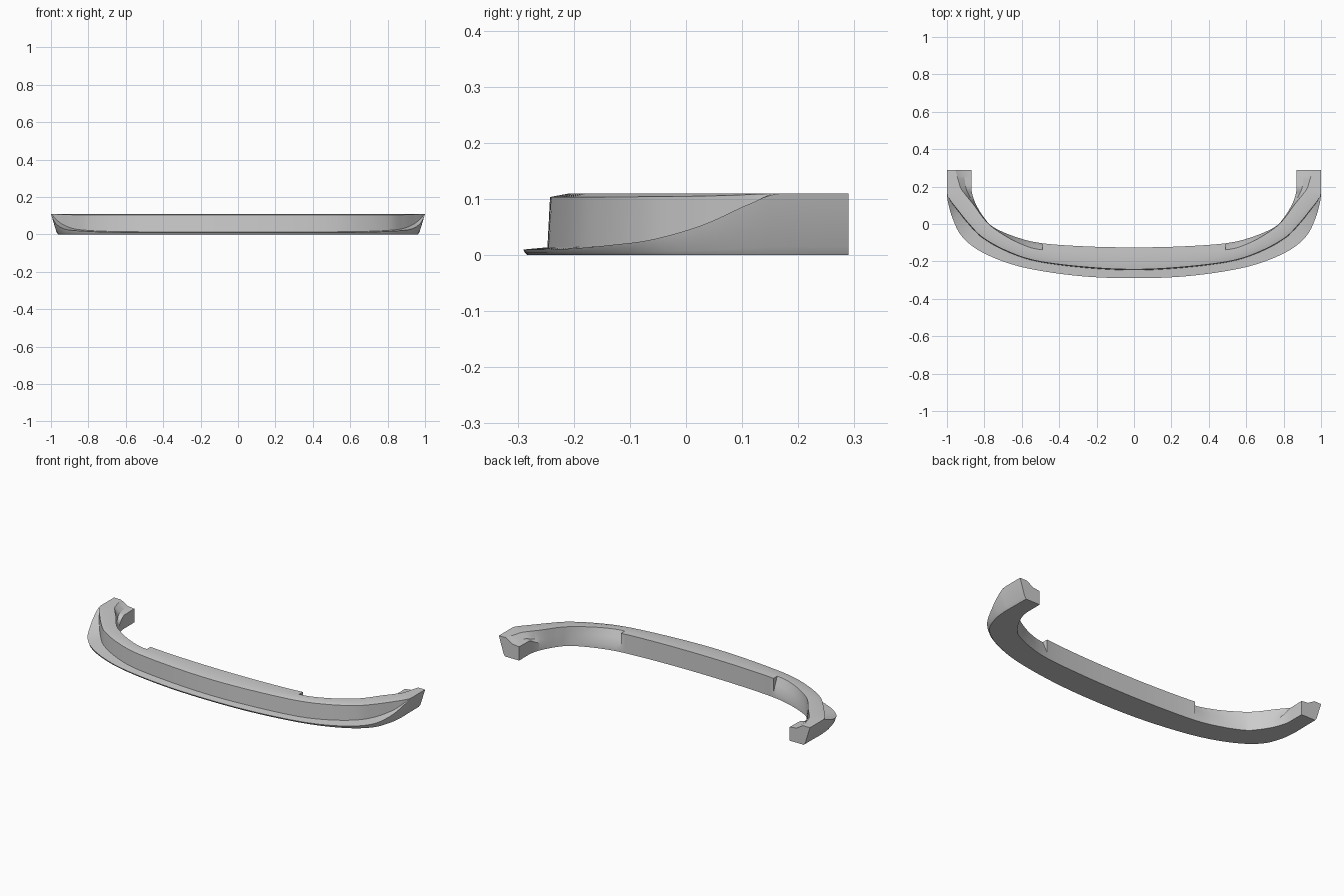
import bpy, bmesh
from mathutils import Vector

if "Cube" in bpy.data.objects:
    bpy.data.objects.remove(bpy.data.objects["Cube"])

H = 0.11          # full height
STEPS = 8         # subdivisions between stations

# Half-plan stations from centre to tip:
# lip edge xy, wall xy, top inner edge xy, inner foot xy, lip height, inner ledge height
STATIONS = [
    (0.00, -.290, 0.00, -.247, 0.00, -.145, 0.00, -.125, .010, .030),
    (0.27, -.280, 0.26, -.234, 0.25, -.142, 0.25, -.120, .010, .030),
    (0.53, -.245, 0.52, -.200, 0.49, -.138, 0.49, -.103, .010, .030),
    (0.70, -.200, 0.68, -.147, 0.62, -.100, 0.63, -.070, .012, .025),
    (0.84, -.135, 0.81, -.075, 0.74, -.030, 0.75, -.018, .018, .020),
    (.925, -.060, .885, 0.000, 0.80, 0.025, 0.80, 0.032, .028, .020),
    (0.97, 0.030, .945, 0.075, .855, 0.100, 0.84, 0.095, .054, .030),
    (.993, 0.110, .985, 0.130, 0.90, 0.155, .862, 0.150, .090, .055),
    (1.00, 0.170, 1.00, 0.172, 0.93, 0.200, 0.87, 0.200, .110, .078),
    (1.00, 0.290, 1.00, 0.290, .955, 0.290, 0.87, 0.290, .110, .080),
]


def sample(s):
    """Smooth interpolation through the station table."""
    n = len(STATIONS) - 1
    i = min(int(s), n - 1)
    t = s - i
    b, c = STATIONS[i], STATIONS[i + 1]
    # mirrored neighbour at the centre keeps the front tangent flat
    a = STATIONS[i - 1] if i else [(-v if k in (0, 2, 4, 6) else v)
                                   for k, v in enumerate(STATIONS[1])]
    d = STATIONS[min(i + 2, n)]
    if i == n - 1:     # straight tips
        return [q + (r - q) * t for q, r in zip(b, c)]
    return [0.5 * (2 * q + (r - p) * t + (2 * p - 5 * q + 4 * r - e) * t * t
                   + (3 * q - p - 3 * r + e) * t ** 3)
            for p, q, r, e in zip(a, b, c, d)]


def section(s, block):
    v = sample(s)
    lip, wall, top, foot = (Vector(v[k:k + 2]) for k in (0, 2, 4, 6))
    lip.x, wall.x = min(lip.x, 1), min(wall.x, 1)
    zl, zb = min(v[8], H), v[9]
    f = zl / H
    inward = (foot - lip).normalized()
    if block:          # central thick part has an upright back
        mid, zm = foot, H
    else:              # side wall leans, then becomes a scoop at the tip
        k = 0.5 + 0.35 * max(0, min(1, (s - 5) / 3))
        mid, zm = top.lerp(foot, 0.5), H + (zb - H) * k
    drop = 0.007 * (1 - f)
    ring = [
        (lip + inward * (0.004 + 0.036 * f), 0),
        (lip + inward * 0.030 * f, 0.003 + 0.012 * f),
        (lip, zl),
        (wall, min(zl + 0.004, H)),
        (wall.lerp(top, 0.05 * (1 - f)), H - drop),
        (wall.lerp(top, 0.02 + 0.4 * (1 - f)), H),
        (top, H), (mid, zm), (foot, zb), (foot, 0),
    ]
    return [(p.x, p.y, z) for p, z in ring]


# Loft the half, with a doubled station where the thick centre ends
params = [(i / STEPS, True) for i in range(2 * STEPS + 1)]
params += [(i / STEPS, False) for i in range(2 * STEPS, 9 * STEPS + 1)]
bm = bmesh.new()
rings = [[bm.verts.new(p) for p in section(s, b)] for s, b in params]
for r, q in zip(rings, rings[1:]):
    for i in range(len(r)):
        j = (i + 1) % len(r)
        bm.faces.new((r[i], q[i], q[j], r[j]))
bm.faces.new(rings[-1])                      # tip cap

# Mirror to the other side and weld
geom = bm.verts[:] + bm.edges[:] + bm.faces[:]
bmesh.ops.mirror(bm, geom=geom, axis='X', merge_dist=0.0001)
bmesh.ops.remove_doubles(bm, verts=bm.verts, dist=0.0002)
bmesh.ops.dissolve_degenerate(bm, dist=0.0001, edges=bm.edges)
bmesh.ops.recalc_face_normals(bm, faces=bm.faces)

mesh = bpy.data.meshes.new("front_bumper_lip")
bm.to_mesh(mesh)
bm.free()
obj = bpy.data.objects.new("front_bumper_lip", mesh)
bpy.context.collection.objects.link(obj)
bpy.context.view_layer.objects.active = obj
obj.select_set(True)
bpy.ops.object.shade_smooth_by_angle(angle=0.5)
